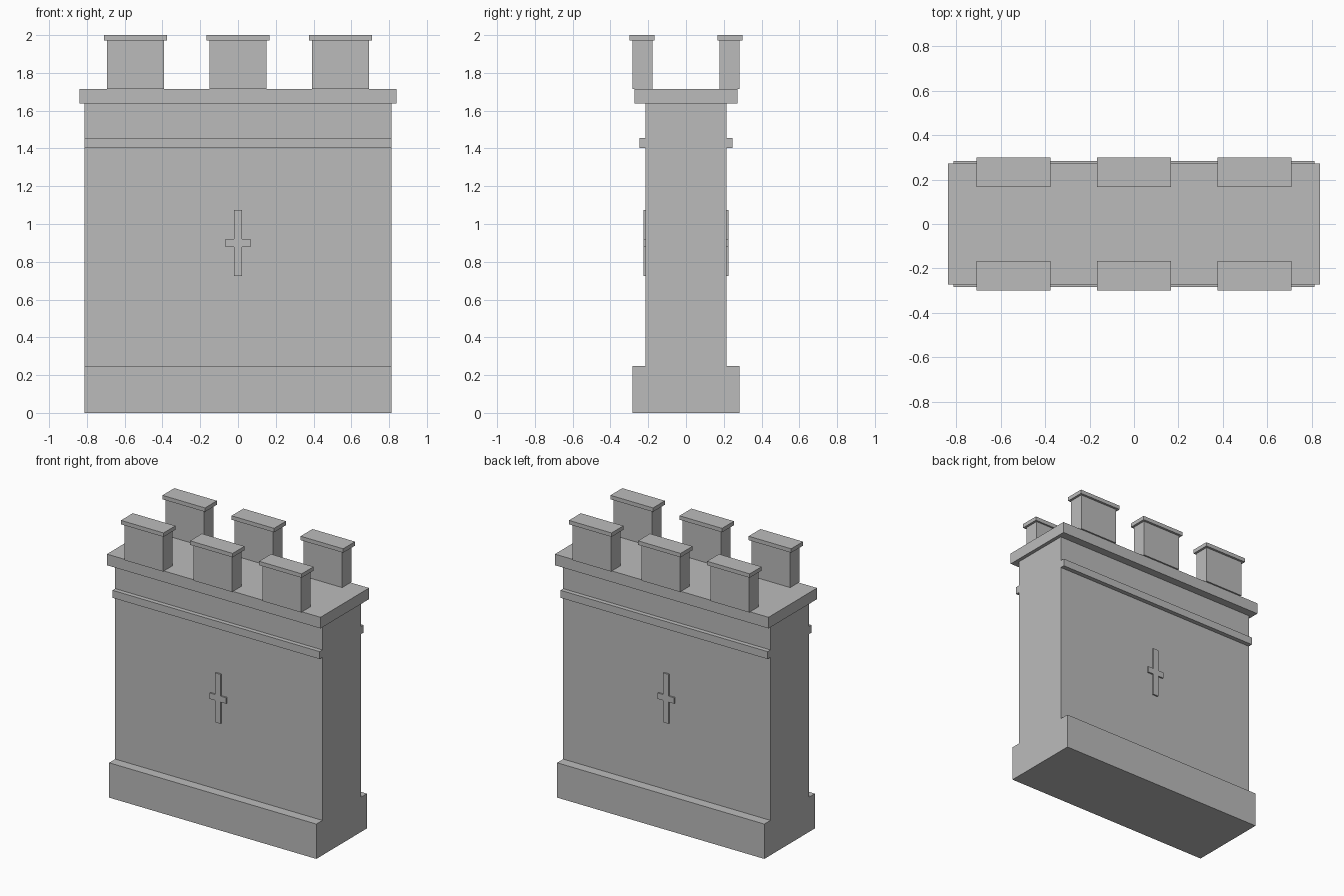
import bpy, bmesh

if "Cube" in bpy.data.objects:
    bpy.data.objects.remove(bpy.data.objects["Cube"])

stone = bpy.data.materials.new("grey stone")
stone.diffuse_color = (0.5, 0.5, 0.5, 1)
stone.use_nodes = True
stone.node_tree.nodes["Principled BSDF"].inputs["Base Color"].default_value = stone.diffuse_color


def add_object(name, bm):
    bmesh.ops.recalc_face_normals(bm, faces=bm.faces)
    mesh = bpy.data.meshes.new(name)
    bm.to_mesh(mesh)
    bm.free()
    mesh.materials.append(stone)
    obj = bpy.data.objects.new(name, mesh)
    bpy.context.collection.objects.link(obj)
    return obj


def box(name, x0, x1, y0, y1, z0, z1):
    bm = bmesh.new()
    bmesh.ops.create_cube(bm, size=1)
    for v in bm.verts:
        v.co = ((x0 + x1) / 2 + v.co.x * (x1 - x0),
                (y0 + y1) / 2 + v.co.y * (y1 - y0),
                (z0 + z1) / 2 + v.co.z * (z1 - z0))
    return add_object(name, bm)


# Wall body, plinth and walkway slab
box("plinth", -0.813, 0.813, -0.283, 0.283, 0, 0.247)
box("wall", -0.813, 0.813, -0.2145, 0.2145, 0.247, 1.637)
box("walkway_slab", -0.838, 0.838, -0.272, 0.272, 1.637, 1.716)


def cross_plate(name, side):
    """Raised cross: a 12-point outline extruded out of the wall face."""
    a, b, c, h, zc = 0.021, 0.065, 0.021, 0.175, 0.899
    outline = [(-a, -h), (a, -h), (a, -c), (b, -c), (b, c), (a, c),
               (a, h), (-a, h), (-a, c), (-b, c), (-b, -c), (-a, -c)]
    bm = bmesh.new()
    face = bm.faces.new([bm.verts.new((x, side * 0.2145, zc + z)) for x, z in outline])
    ext = bmesh.ops.extrude_face_region(bm, geom=[face])
    for v in ext["geom"]:
        if isinstance(v, bmesh.types.BMVert):
            v.co.y = side * 0.225
    add_object(name, bm)


# Details repeated on front and back
for side, label in ((-1, "front"), (1, "back")):
    def side_box(name, x0, x1, inner, outer, z0, z1):
        y0, y1 = sorted((side * inner, side * outer))
        box(f"{label}_{name}", x0, x1, y0, y1, z0, z1)

    side_box("string_course", -0.813, 0.813, 0.2145, 0.246, 1.403, 1.456)
    cross_plate(f"{label}_cross", side)
    # Merlons with overhanging caps
    for i, cx in enumerate((-0.542, 0, 0.542)):
        side_box(f"merlon_{i + 1}", cx - 0.151, cx + 0.151, 0.178, 0.283, 1.716, 1.972)
        side_box(f"merlon_cap_{i + 1}", cx - 0.167, cx + 0.167, 0.166, 0.299, 1.972, 2.0)
